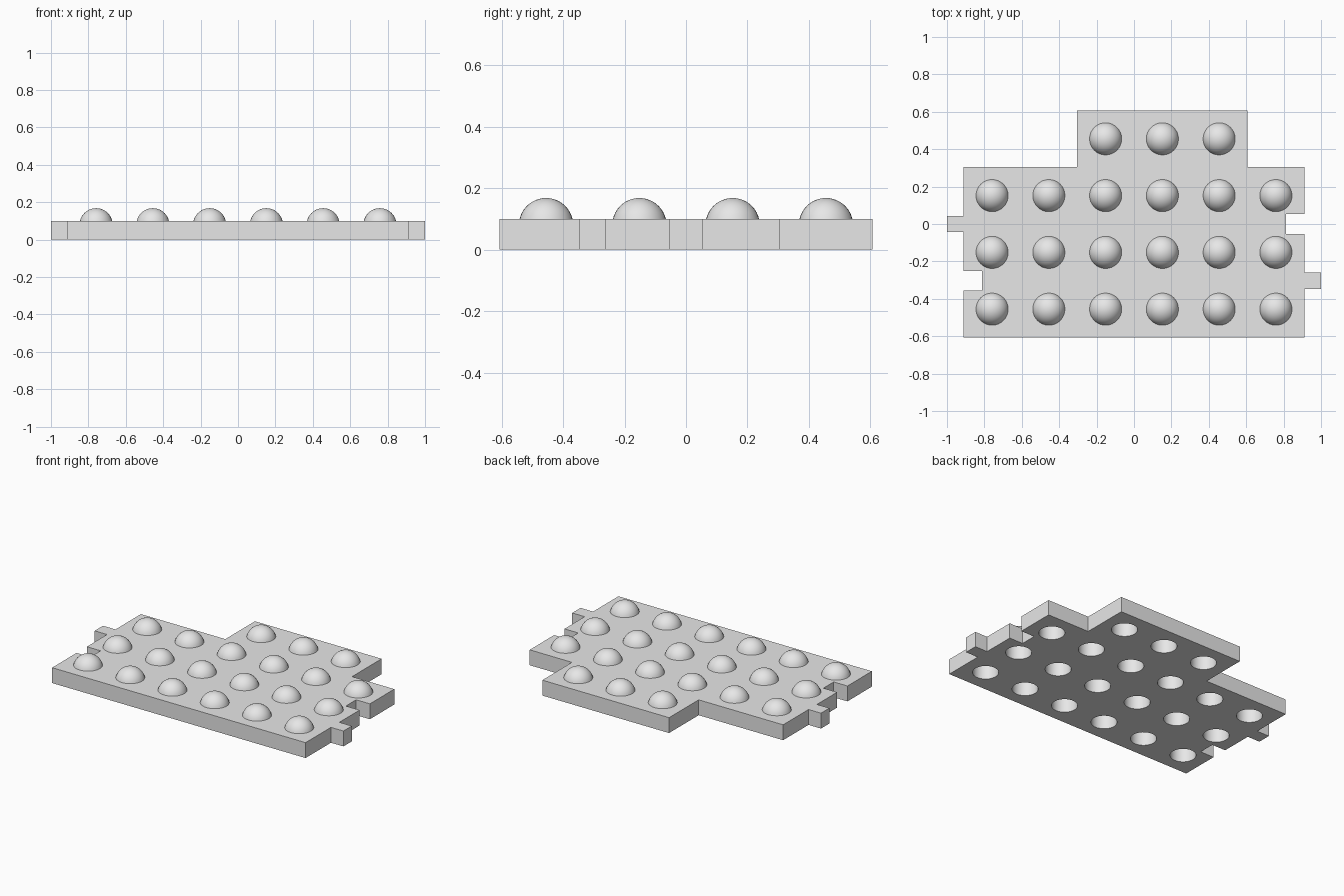
import bpy, bmesh, math
from mathutils import Vector

if "Cube" in bpy.data.objects:
    bpy.data.objects.remove(bpy.data.objects["Cube"], do_unlink=True)

CELL = 0.3035      # grid pitch of the board
THICK = 0.1        # board thickness
BORE = 0.077       # radius of the holes underneath
BALL = 0.0885      # outer radius of the domes
MID = 0.0795       # height of the dome centres
SEG = 32

grey = bpy.data.materials.new("light_grey")
grey.use_nodes = True
colour = (0.8, 0.8, 0.8, 1)
grey.diffuse_color = colour
grey.node_tree.nodes["Principled BSDF"].inputs["Base Color"].default_value = colour


def add_object(name, mesh, location=(0, 0, 0)):
    ob = bpy.data.objects.new(name, mesh)
    ob.location = location
    bpy.context.collection.objects.link(ob)
    return ob


def to_mesh(bm, name):
    bmesh.ops.recalc_face_normals(bm, faces=bm.faces)
    mesh = bpy.data.meshes.new(name)
    bm.to_mesh(mesh)
    bm.free()
    mesh.materials.append(grey)
    return mesh


# Stud positions: three full rows of six, and three more in the back row
studs = [((c - 2.5) * CELL, (r - 1.5) * CELL)
         for r in range(4) for c in range(6) if r < 3 or 2 <= c <= 4]

# Board outline with interlocking tabs and notches on the two ends
E, B, TIP, DENT = 3 * CELL, 2 * CELL, 1.0, 0.812
TAB, SLOT = 0.043, 0.053


def side_step(x, x2, y, half):
    return [(x, y - half), (x2, y - half), (x2, y + half), (x, y + half)]


right = side_step(E, TIP, -CELL, TAB) + side_step(E, DENT, 0, SLOT)
left = side_step(-E, -DENT, -CELL, SLOT) + side_step(-E, -TIP, 0, TAB)
outline = ([(-E, -B), (E, -B)] + right
           + [(E, CELL), (B, CELL), (B, B), (-CELL, B), (-CELL, CELL), (-E, CELL)]
           + left[::-1])

# Board: fill the outline around the holes, then extrude it upward
bm = bmesh.new()


def add_loop(points):
    verts = [bm.verts.new((x, y, 0)) for x, y in points]
    for i, v in enumerate(verts):
        bm.edges.new((v, verts[(i + 1) % len(verts)]))


add_loop(outline)
for x, y in studs:
    add_loop([(x + BORE * math.cos(math.tau * i / SEG),
               y + BORE * math.sin(math.tau * i / SEG)) for i in range(SEG)])
bmesh.ops.triangle_fill(bm, use_beauty=True, use_dissolve=False,
                        edges=bm.edges[:], normal=(0, 0, 1))
out = bmesh.ops.extrude_face_region(bm, geom=bm.faces[:], use_keep_orig=True)
top = [g for g in out["geom"] if isinstance(g, bmesh.types.BMVert)]
bmesh.ops.translate(bm, verts=top, vec=(0, 0, THICK))
board = add_object("board", to_mesh(bm, "board"))

# Hollow dome: revolve a thin curved section
bm = bmesh.new()


def arc(radius, steps=10):
    low = math.asin((THICK - MID) / radius)
    angles = [low + (math.pi / 2 - low) * i / steps for i in range(steps + 1)]
    return [(radius * math.cos(a), 0, MID + radius * math.sin(a)) for a in angles]


inner = math.hypot(BORE, THICK - MID)
section = arc(BALL)[::-1] + arc(inner)
verts = [bm.verts.new(p) for p in section]
edges = [bm.edges.new(pair) for pair in zip(verts, verts[1:])]
bmesh.ops.spin(bm, geom=verts + edges, cent=(0, 0, 0), axis=(0, 0, 1),
               angle=math.tau, steps=SEG, use_duplicate=False)
bmesh.ops.remove_doubles(bm, verts=bm.verts[:], dist=0.0001)
dome_mesh = to_mesh(bm, "dome")
domes = [add_object(f"dome_{i + 1}", dome_mesh, (x, y, 0))
         for i, (x, y) in enumerate(studs)]

# Smooth the round surfaces, keep the corners sharp
for ob in (board, domes[0]):
    bpy.ops.object.select_all(action="DESELECT")
    ob.select_set(True)
    bpy.context.view_layer.objects.active = ob
    bpy.ops.object.shade_smooth_by_angle(angle=math.radians(35))
